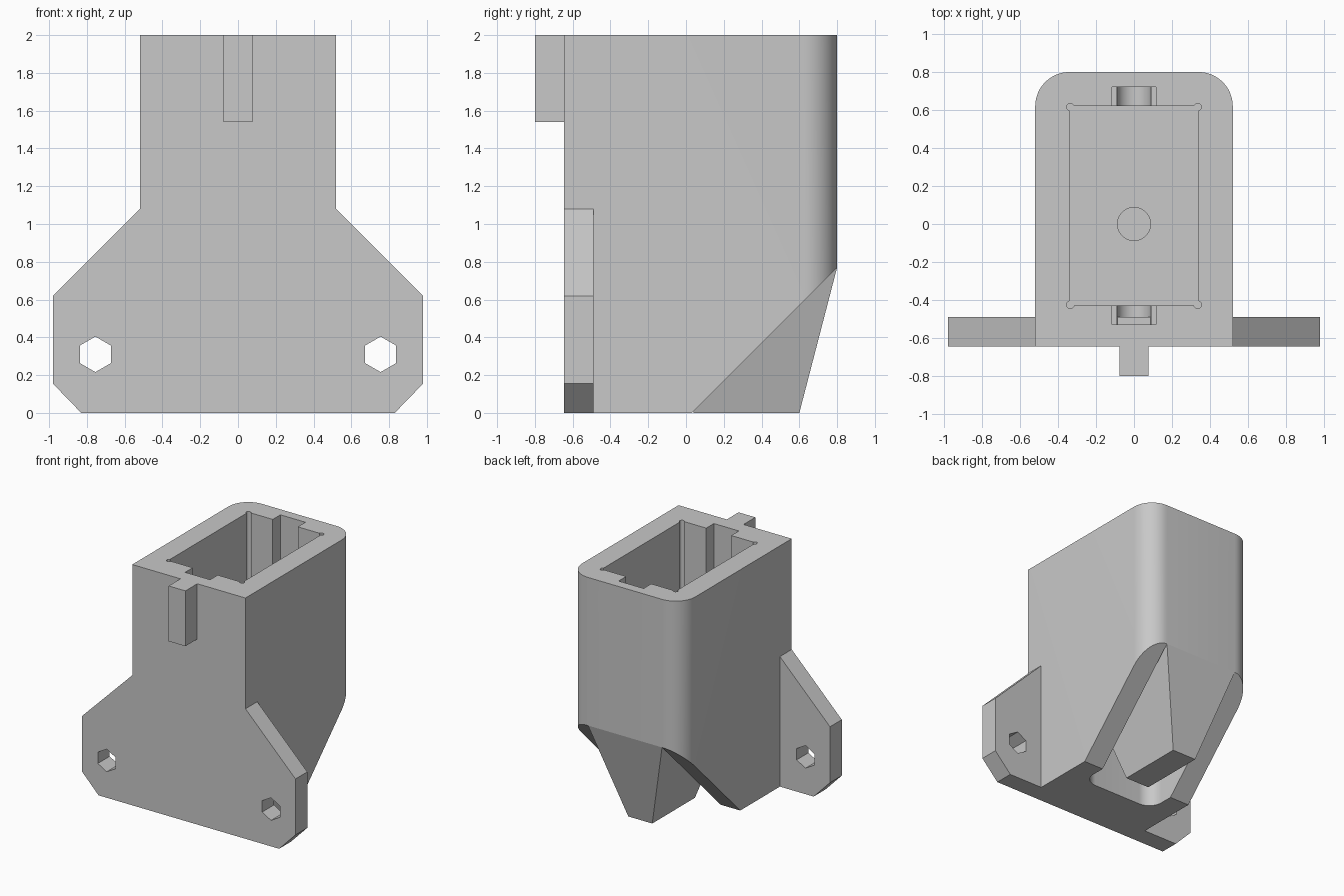
import bpy, bmesh
from math import cos, sin, pi, radians

cube = bpy.data.objects.get("Cube")
if cube:
    bpy.data.objects.remove(cube, do_unlink=True)

# Single grey plastic
GREY = (0.58, 0.58, 0.58, 1)
grey = bpy.data.materials.new("grey plastic")
grey.use_nodes = True
grey.diffuse_color = GREY
grey.node_tree.nodes["Principled BSDF"].inputs["Base Color"].default_value = GREY

AXES = {"x": lambda a, b, h: (h, a, b),
        "y": lambda a, b, h: (a, h, b),
        "z": lambda a, b, h: (a, b, h)}


def loft(name, axis, low_loop, low, high_loop, high):
    """Solid between two matching outlines placed along an axis."""
    bm = bmesh.new()
    place = AXES[axis]
    bottom = [bm.verts.new(place(a, b, low)) for a, b in low_loop]
    top = [bm.verts.new(place(a, b, high)) for a, b in high_loop]
    bm.faces.new(bottom)
    bm.faces.new(top)
    n = len(bottom)
    for i in range(n):
        j = (i + 1) % n
        bm.faces.new((bottom[i], bottom[j], top[j], top[i]))
    bmesh.ops.recalc_face_normals(bm, faces=bm.faces)
    mesh = bpy.data.meshes.new(name)
    bm.to_mesh(mesh)
    bm.free()
    mesh.materials.append(grey)
    obj = bpy.data.objects.new(name, mesh)
    bpy.context.collection.objects.link(obj)
    return obj


def prism(name, axis, loop, low, high):
    return loft(name, axis, loop, low, loop, high)


def rect(a0, a1, b0, b1):
    return [(a0, b0), (a1, b0), (a1, b1), (a0, b1)]


def circle(a, b, r, n, start=0.0):
    return [(a + r * cos(start + 2 * pi * i / n),
             b + r * sin(start + 2 * pi * i / n)) for i in range(n)]


def mirrored(half):
    """Close an outline from its +x half."""
    return half + [(-a, b) for a, b in reversed(half)]


def corner(a, b, r, start, n=12):
    return [(a + r * cos(start + pi / 2 * i / n),
             b + r * sin(start + pi / 2 * i / n)) for i in range(n + 1)]


def combine(target, other, operation="DIFFERENCE"):
    """Apply a boolean and discard the helper."""
    other.hide_render = True
    mod = target.modifiers.new("cut", "BOOLEAN")
    mod.operation = operation
    mod.solver = "EXACT"
    mod.object = other
    bpy.context.view_layer.objects.active = target
    bpy.ops.object.modifier_apply(modifier=mod.name)
    bpy.data.objects.remove(other, do_unlink=True)


# Main housing with rounded back corners
R = 0.18
housing = prism("housing", "z",
                mirrored([(0.52, -0.645)] + corner(0.52 - R, 0.8 - R, R, 0)), 0, 2)

# Sloped underside
combine(housing, prism("slope_cutter", "x",
                       [(-0.07, -0.1), (0.9, 0.87), (0.9, -0.1)], -1, 1))

# Lower pocket, open at the back, rounded at the front
pr = 0.12
pocket = mirrored(corner(0.34 - pr, -0.2 + pr, pr, -pi / 2) + [(0.34, 0.95)])
combine(housing, prism("pocket_cutter", "z", pocket, -0.1, 0.77))

# Upper cavity with relieved corners
FLOOR = 0.92
combine(housing, prism("cavity_cutter", "z", rect(-0.34, 0.34, -0.43, 0.62), FLOOR, 2.1))
for x in (-0.335, 0.335):
    for y in (-0.425, 0.615):
        combine(housing, prism("relief_cutter", "z", circle(x, y, 0.02, 12), FLOOR, 2.1))

# Facing slots with round bottoms
for low, high in ((0.6, 0.72), (-0.53, -0.41)):
    combine(housing, prism("slot_cutter", "y", rect(-0.115, 0.115, 1.1, 2.1), low, high))
    combine(housing, prism("slot_end_cutter", "y", circle(0, 1.1, 0.09, 32), low, high))

# Blind hole in the cavity floor
combine(housing, prism("hole_cutter", "z", circle(0, 0, 0.087, 40), 0.82, 1.0))

# Front mounting plate with hexagonal holes
plate = prism("mounting_plate", "y",
              mirrored([(0.83, 0), (0.98, 0.155), (0.98, 0.62), (0.52, 1.08)]),
              -0.645, -0.49)
for x in (-0.755, 0.755):
    combine(plate, prism("hex_cutter", "y", circle(x, 0.31, 0.094, 6, pi / 6), -0.8, -0.3))
combine(housing, plate, "UNION")

# Alignment rail on the front
combine(housing, prism("rail", "y", rect(-0.077, 0.077, 1.54, 2), -0.8, -0.6), "UNION")

# Tapered wedge hanging in the pocket
loft("wedge", "z", rect(-0.11, 0.11, 0.04, 0.6), 0,
     rect(-0.34, 0.34, -0.16, 0.8), 0.77)

# Smooth the rounded walls, keep edges sharp
bpy.ops.object.select_all(action="DESELECT")
housing.select_set(True)
bpy.context.view_layer.objects.active = housing
bpy.ops.object.shade_smooth_by_angle(angle=radians(25))
